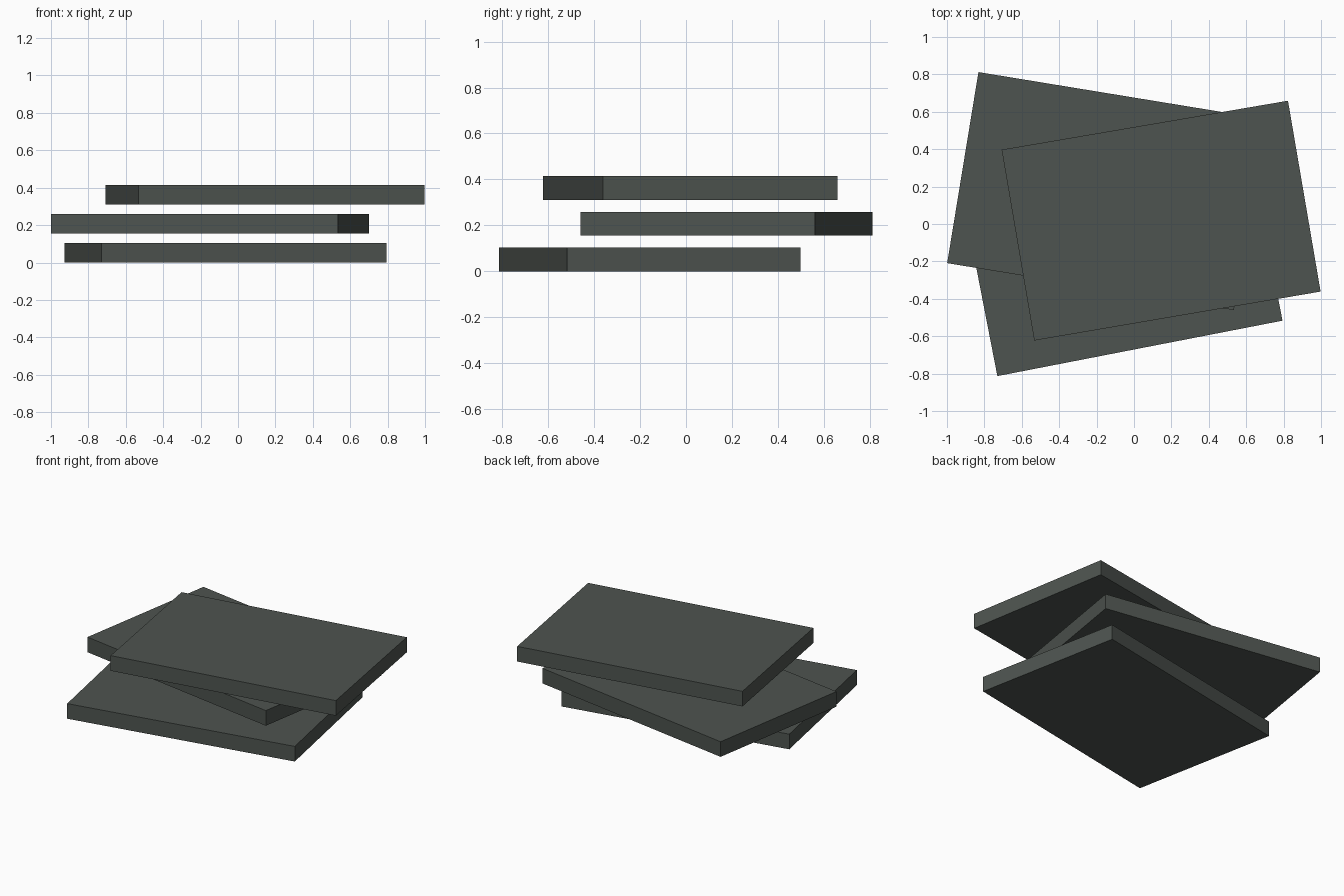
import bpy, math

if "Cube" in bpy.data.objects:
    bpy.data.objects.remove(bpy.data.objects["Cube"])

# One dark grey-green material
slate = bpy.data.materials.new("dark slate grey")
slate.diffuse_color = (0.076, 0.088, 0.079, 1)
slate.use_nodes = True
slate.node_tree.nodes["Principled BSDF"].inputs["Base Color"].default_value = slate.diffuse_color

LENGTH, WIDTH, THICK = 1.553, 1.035, 0.104


def slab(name, x, y, bottom, angle):
    """Thin rectangular plate, turned about the vertical axis."""
    bpy.ops.mesh.primitive_cube_add(size=1)
    ob = bpy.context.object
    ob.name = name
    ob.scale = (LENGTH, WIDTH, THICK)
    bpy.ops.object.transform_apply(location=False, rotation=False, scale=True)
    ob.location = (x, y, bottom + THICK / 2)
    ob.rotation_euler.z = math.radians(angle)
    ob.data.materials.append(slate)
    return ob


# Three loosely stacked plates with gaps between them
slab("bottom_slab", -0.067, -0.157, 0.0, 11.0)
slab("middle_slab", -0.149, 0.176, 0.155, -9.3)
slab("top_slab", 0.145, 0.018, 0.31, 9.7)
